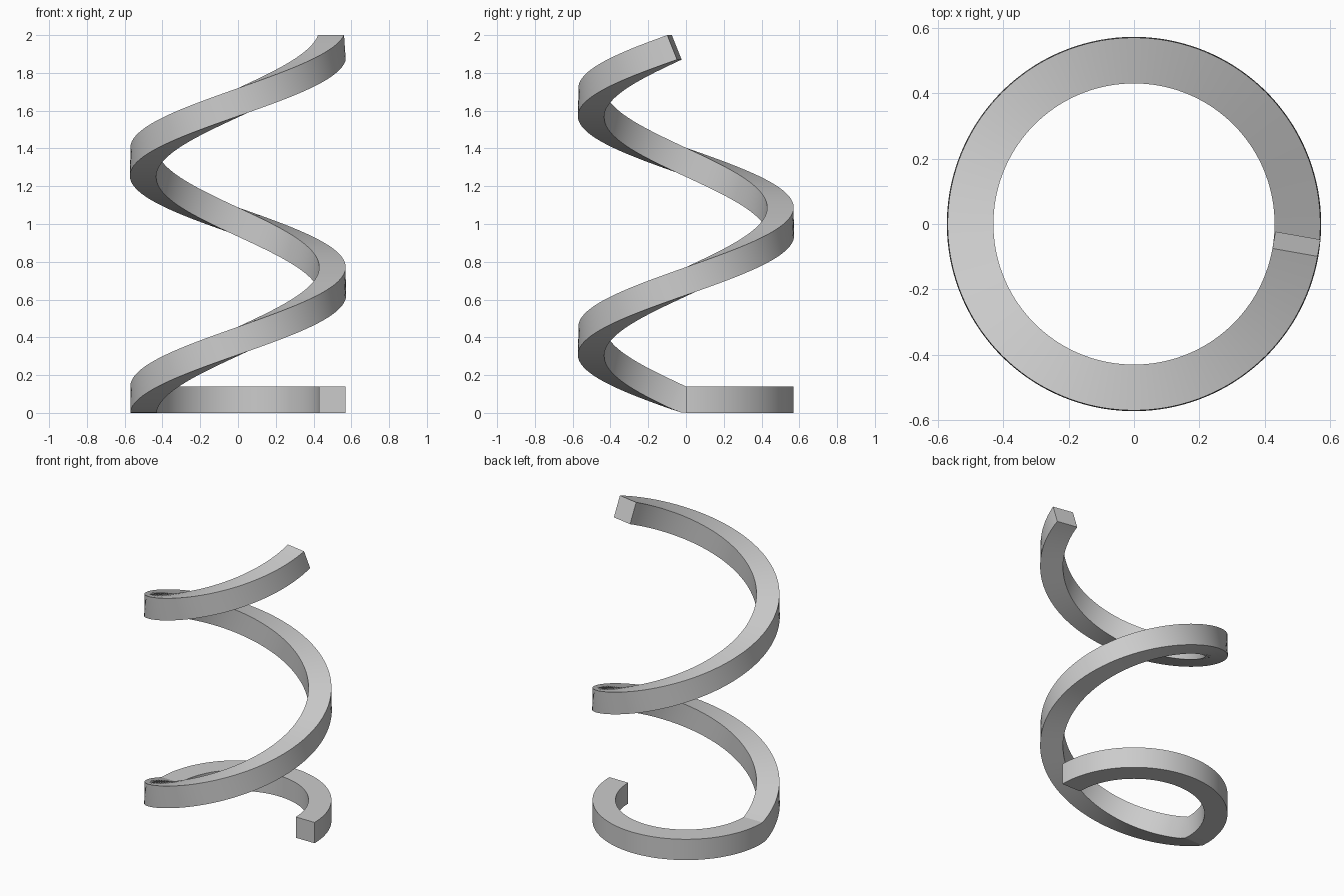
import bpy
import bmesh
from math import pi, radians, atan2
from mathutils import Matrix, Vector

cube = bpy.data.objects.get("Cube")
if cube:
    bpy.data.objects.remove(cube, do_unlink=True)

INNER, OUTER, THICK = 0.43, 0.57, 0.14
BASE_END, COIL_END, STEP = 180, 530, 2.5
RISE = 2.0 - THICK                                   # climb of the top edge
COIL_ANGLE = radians(COIL_END)
TILT = atan2(RISE / COIL_ANGLE, (INNER + OUTER) / 2)  # slope of the coil

grey = bpy.data.materials.new("grey")
grey.use_nodes = True
colour = (0.6, 0.6, 0.6, 1)
grey.diffuse_color = colour
grey.node_tree.nodes["Principled BSDF"].inputs["Base Color"].default_value = colour


def section(bm, angle, top, tilt, depth=THICK):
    """Square section hanging from its radial top edge, leaned by tilt."""
    spin = Matrix.Rotation(angle, 3, "Z")
    lean = Matrix.Rotation(tilt, 3, "X")
    lift = Vector((0, 0, top))
    corners = ((INNER, 0), (OUTER, 0), (OUTER, -depth), (INNER, -depth))
    return [bm.verts.new(spin @ (lean @ Vector((r, 0, h))) + lift)
            for r, h in corners]


bm = bmesh.new()
rings = []

# Flat half ring at the foot
for i in range(int(BASE_END / STEP)):
    rings.append(section(bm, radians(i * STEP), THICK, 0))

# Mitred joint, then the climbing coil
for i in range(int(COIL_END / STEP) + 1):
    turn = radians(i * STEP)
    tilt = TILT if i else TILT / 2
    rings.append(section(bm, pi + turn, THICK + RISE * turn / COIL_ANGLE, tilt))

# Skin between sections and end caps
for a, b in zip(rings, rings[1:]):
    for k in range(4):
        n = (k + 1) % 4
        bm.faces.new((a[k], a[n], b[n], b[k]))
bm.faces.new(rings[0])
bm.faces.new(rings[-1])
bmesh.ops.recalc_face_normals(bm, faces=bm.faces)

mesh = bpy.data.meshes.new("spiral_coil")
bm.to_mesh(mesh)
bm.free()
mesh.materials.append(grey)
coil = bpy.data.objects.new("spiral_coil", mesh)
bpy.context.collection.objects.link(coil)

bpy.ops.object.select_all(action="DESELECT")
coil.select_set(True)
bpy.context.view_layer.objects.active = coil
bpy.ops.object.shade_smooth_by_angle(angle=radians(15))
